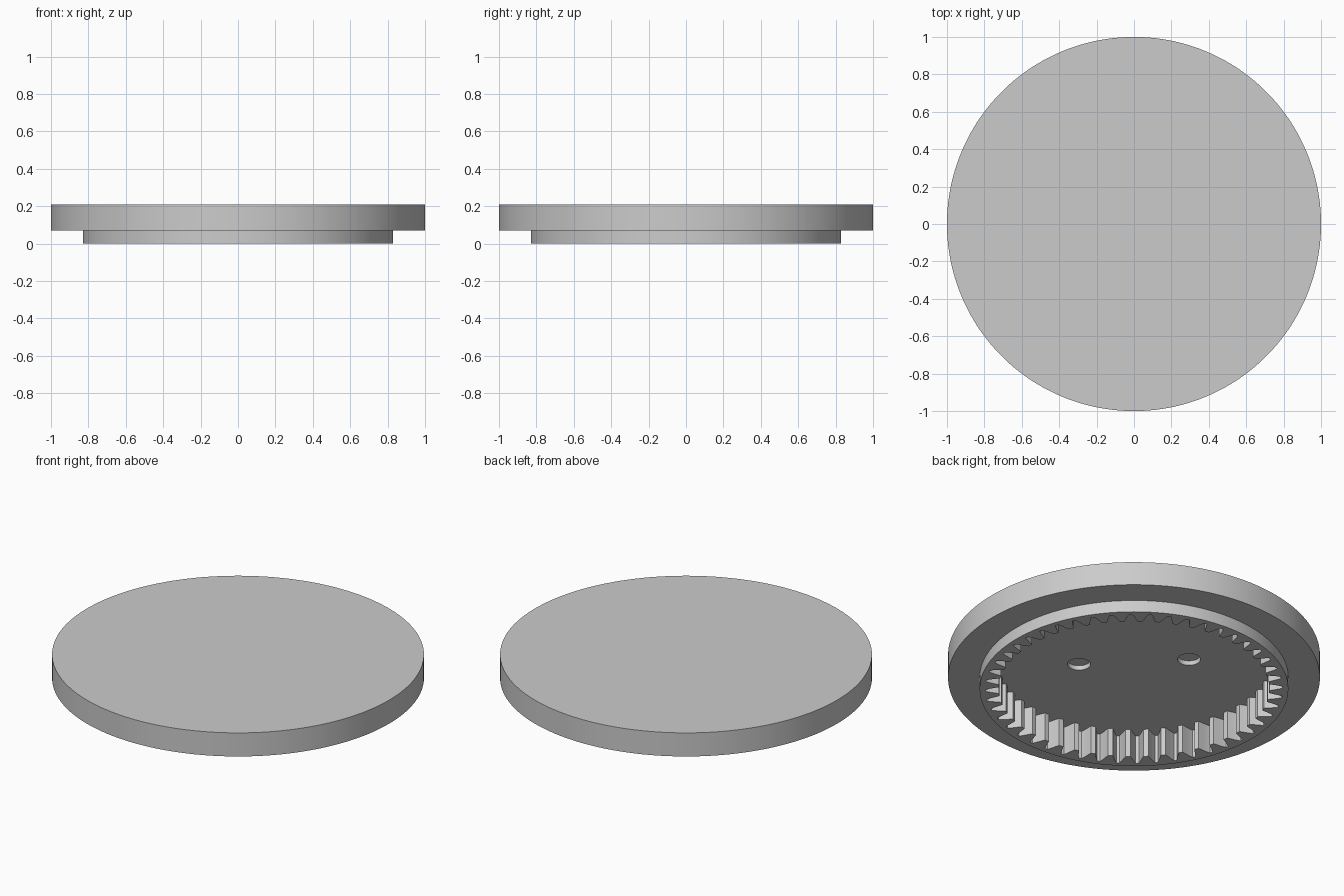
import bpy, bmesh, math
from mathutils import Vector

cube = bpy.data.objects.get("Cube")
if cube:
    bpy.data.objects.remove(cube, do_unlink=True)

TEETH = 48
RIM_R, BOSS_R = 1.0, 0.83
TOP_Z, STEP_Z, FLOOR_Z, HOLE_Z = 0.21, 0.07, 0.168, 0.195
HOLE_R, HOLE_AT = 0.062, 0.21

# One internal tooth: (fraction of the pitch, radius), mirrored about its tip
half = [(0.14, 0.728), (0.25, 0.757), (0.33, 0.78), (0.42, 0.80)]
tooth = [(-f, r) for f, r in reversed(half)] + half
pitch = math.tau / TEETH
outline = [((i + f) * pitch, r) for i in range(TEETH) for f, r in tooth]

bm = bmesh.new()


def ring(z, radius=None):
    """Closed ring of vertices: a circle, or the gear outline if no radius is given."""
    return [bm.verts.new(((radius or r) * math.cos(a), (radius or r) * math.sin(a), z))
            for a, r in outline]


def hole_ring(centre, z, count=48):
    return [bm.verts.new((centre.x + HOLE_R * math.cos(math.tau * i / count),
                          centre.y + HOLE_R * math.sin(math.tau * i / count), z))
            for i in range(count)]


def bridge(a, b):
    for i in range(len(a)):
        j = (i + 1) % len(a)
        bm.faces.new((a[i], a[j], b[j], b[i]))


def loop_edges(verts):
    return [bm.edges.get((v, verts[(i + 1) % len(verts)])) for i, v in enumerate(verts)]


# Outer disc, stepped boss and toothed inner wall, from the top down and back up inside
rings = [ring(TOP_Z, RIM_R), ring(STEP_Z, RIM_R), ring(STEP_Z, BOSS_R),
         ring(0, BOSS_R), ring(0), ring(FLOOR_Z)]
bm.faces.new(rings[0])
for upper, lower in zip(rings, rings[1:]):
    bridge(upper, lower)

# Two blind round holes in the recess floor
floor_edges = loop_edges(rings[-1])
for side in (-1, 1):
    centre = Vector((side * HOLE_AT, -side * HOLE_AT))
    mouth, end = hole_ring(centre, FLOOR_Z), hole_ring(centre, HOLE_Z)
    bridge(mouth, end)
    bm.faces.new(end)
    floor_edges += loop_edges(mouth)

# Recess floor around the holes
bmesh.ops.triangle_fill(bm, use_beauty=True, use_dissolve=False,
                        edges=floor_edges, normal=(0, 0, -1))
bmesh.ops.recalc_face_normals(bm, faces=bm.faces)

mesh = bpy.data.meshes.new("ring_gear_cover")
bm.to_mesh(mesh)
bm.free()
cover = bpy.data.objects.new("ring_gear_cover", mesh)
bpy.context.collection.objects.link(cover)

# Plain grey finish
grey = bpy.data.materials.new("light_grey")
grey.use_nodes = True
colour = (0.6, 0.6, 0.6, 1)
grey.diffuse_color = colour
grey.node_tree.nodes["Principled BSDF"].inputs["Base Color"].default_value = colour
mesh.materials.append(grey)

bpy.ops.object.select_all(action="DESELECT")
cover.select_set(True)
bpy.context.view_layer.objects.active = cover
bpy.ops.object.shade_smooth_by_angle(angle=math.radians(25))
